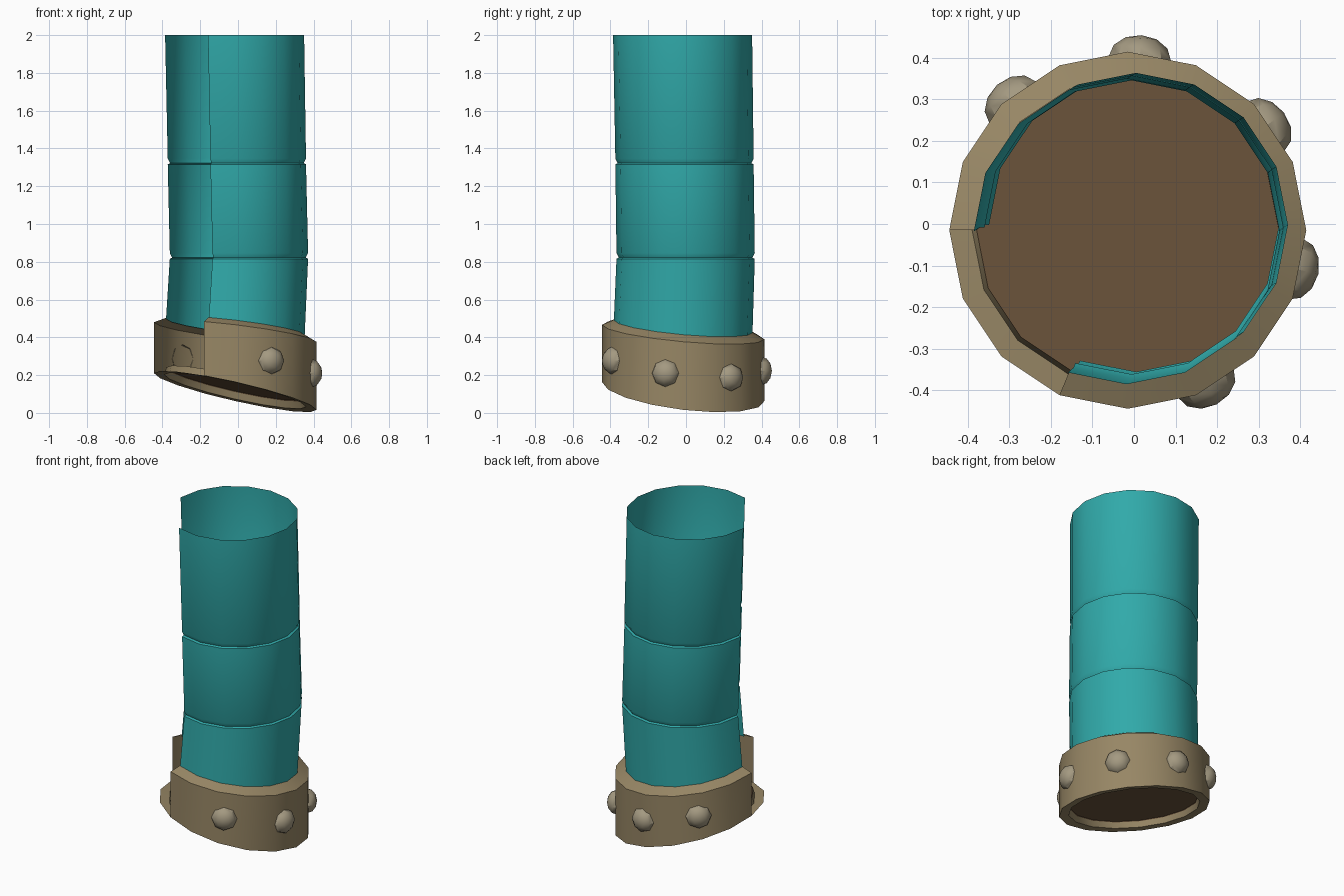
import bpy, bmesh, math
from mathutils import Vector, Matrix

if "Cube" in bpy.data.objects:
    bpy.data.objects.remove(bpy.data.objects["Cube"])

SIDES = 16
GAP = {8, 9, 10}          # faces left open at the front left


def material(name, rgb):
    m = bpy.data.materials.new(name)
    m.diffuse_color = (*rgb, 1)
    m.use_nodes = True
    m.node_tree.nodes["Principled BSDF"].inputs["Base Color"].default_value = m.diffuse_color
    return m


teal = material("teal", (0.03, 0.40, 0.40))
tan = material("tan", (0.31, 0.24, 0.13))
stone = material("stone", (0.37, 0.32, 0.22))
brown = material("brown", (0.15, 0.09, 0.045))


def finish(name, bm, mat, angle=30):
    me = bpy.data.meshes.new(name)
    bm.to_mesh(me)
    bm.free()
    ob = bpy.data.objects.new(name, me)
    bpy.context.collection.objects.link(ob)
    me.materials.append(mat)
    bpy.ops.object.select_all(action='DESELECT')
    ob.select_set(True)
    bpy.context.view_layer.objects.active = ob
    bpy.ops.object.shade_smooth_by_angle(angle=math.radians(angle))
    return ob


def skin(name, rings, mat, gap=(), cap=False):
    """Rings of (centre x, centre y, radius, z, slope x, slope y), bottom to top."""
    bm = bmesh.new()
    rows = []
    for cx, cy, r, z, sx, sy in rings:
        row = []
        for i in range(SIDES):
            a = 2 * math.pi * i / SIDES
            x, y = cx + r * math.cos(a), cy + r * math.sin(a)
            row.append(bm.verts.new((x, y, z + sx * x + sy * y)))
        rows.append(row)
    for lo, hi in zip(rows, rows[1:]):
        for i in range(SIDES):
            if i not in gap:
                j = (i + 1) % SIDES
                bm.faces.new((lo[i], lo[j], hi[j], hi[i]))
    if cap:
        bm.faces.new(rows[-1])
    loose = [v for v in bm.verts if not v.link_faces]
    bmesh.ops.delete(bm, geom=loose, context='VERTS')
    return finish(name, bm, mat)


# Collar planes: the bottom and top tilt by different amounts
C = -0.015
BOT = (0.108, -0.226, -0.118)
TOP = (0.425, -0.12, -0.09)

# Bent tube with two narrow grooves
tube = [(-0.014, -0.015, 0.367, 0.45, -0.12, -0.09)]
for z, cx, cy in ((0.83, 0.005, -0.002), (1.33, -0.006, -0.008)):
    for dz, dr in ((-0.014, 0), (-0.008, -0.012), (0.016, 0)):
        tube.append((cx, cy, 0.366 + dr, z + dz, 0, 0))
tube.append((-0.018, -0.018, 0.368, 2.0, 0, 0))
skin("tube", tube, teal, GAP)

# Collar wall with sloped shoulder
skin("collar", [(C, C, 0.43, *BOT), (C, C, 0.43, *TOP),
                (C, C, 0.368, TOP[0] + 0.03, *TOP[1:])], tan, GAP)

# Full lip round the bottom and the recessed floor
skin("bottom_lip", [(C, C, 0.365, BOT[0] + 0.045, *BOT[1:]),
                    (C, C, 0.375, BOT[0] + 0.004, *BOT[1:]),
                    (C, C, 0.43, *BOT)], tan)
skin("floor", [(C, C, 0.366, BOT[0] + 0.04, *BOT[1:]),
               (C, C, 0.364, BOT[0] + 0.045, *BOT[1:])], brown, cap=True)

# Domed rivets round the collar
for n, deg in enumerate((-63, -13, 37, 86, 132)):
    a = math.radians(deg)
    out = Vector((math.cos(a), math.sin(a), 0))
    p = Vector((C, C, 0)) + out * 0.415
    p.z = sum(q[0] + q[1] * p.x + q[2] * p.y for q in (BOT, TOP)) / 2
    bm = bmesh.new()
    bmesh.ops.create_uvsphere(bm, u_segments=8, v_segments=6, radius=1)
    bmesh.ops.delete(bm, geom=[v for v in bm.verts if v.co.z < -0.1], context='VERTS')
    bm.transform(Matrix.LocRotScale(p, out.to_track_quat('Z', 'Y'),
                                    Vector((0.075, 0.075, 0.056))))
    finish(f"rivet_{n + 1}", bm, stone, 40)
